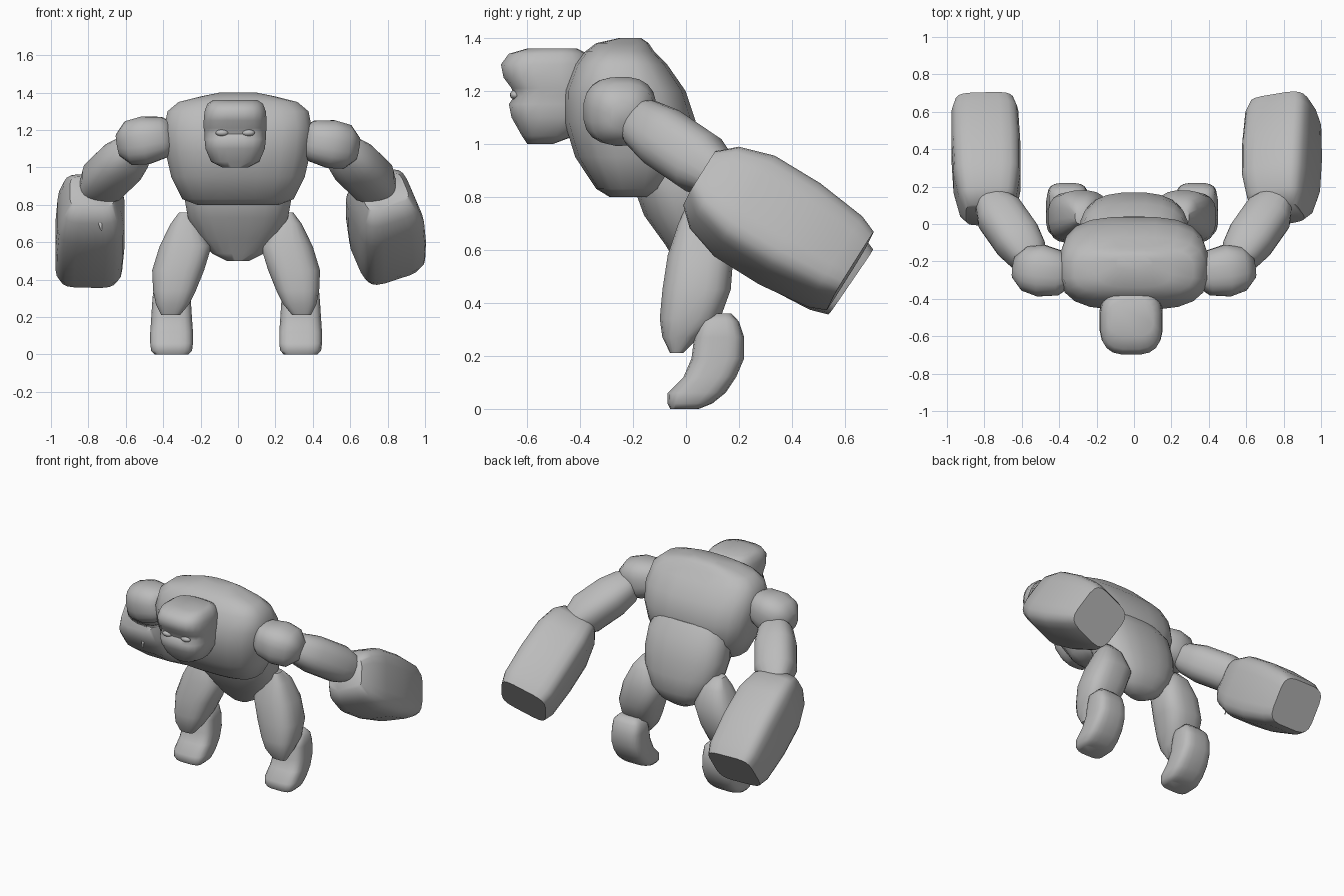
import bpy, bmesh, math
from mathutils import Vector, Matrix

cube = bpy.data.objects.get("Cube")
if cube:
    bpy.data.objects.remove(cube, do_unlink=True)


def make_material(name, value):
    mat = bpy.data.materials.new(name)
    mat.use_nodes = True
    colour = (value, value, value, 1)
    mat.diffuse_color = colour
    mat.node_tree.nodes["Principled BSDF"].inputs["Base Color"].default_value = colour
    return mat


STONE = make_material("stone grey", 0.5)
SIDES = 20


def finish(name, bm):
    """Turn a bmesh into a smooth shaded stone object."""
    bmesh.ops.recalc_face_normals(bm, faces=bm.faces)
    mesh = bpy.data.meshes.new(name)
    bm.to_mesh(mesh)
    bm.free()
    mesh.materials.append(STONE)
    obj = bpy.data.objects.new(name, mesh)
    bpy.context.collection.objects.link(obj)
    bpy.ops.object.select_all(action="DESELECT")
    obj.select_set(True)
    bpy.context.view_layer.objects.active = obj
    bpy.ops.object.shade_smooth_by_angle(angle=math.radians(50))
    return obj


def loft(name, stations, u, v, power):
    """Skin rounded-box rings; each station is (centre, half width u, half width v)."""
    bm = bmesh.new()
    rings = []
    for centre, a, b in stations:
        ring = []
        for i in range(SIDES):
            angle = math.tau * (i + 0.5) / SIDES
            c, s = math.cos(angle), math.sin(angle)
            du = math.copysign(abs(c) ** (2 / power), c) * a
            dv = math.copysign(abs(s) ** (2 / power), s) * b
            ring.append(bm.verts.new(centre + u * du + v * dv))
        rings.append(ring)
    for low, high in zip(rings, rings[1:]):
        for i in range(SIDES):
            j = (i + 1) % SIDES
            bm.faces.new((low[i], low[j], high[j], high[i]))
    bm.faces.new(rings[0])
    bm.faces.new(rings[-1])
    return finish(name, bm)


def stack(name, rows, power=3.0, side=1, shift=0.0):
    """Loft upward from rows of (z, x middle, half width, y front, y back)."""
    stations = [(Vector((side * x + shift, (front + back) / 2, z)), half, (back - front) / 2)
                for z, x, half, front, back in rows]
    return loft(name, stations, Vector((1, 0, 0)), Vector((0, 1, 0)), power)


def limb(name, start, end, rows, ref, side, roll=0, power=3.0):
    """Loft along a line; rows of (fraction, half width, half depth)."""
    start, end, ref = Vector(start), Vector(end), Vector(ref)
    for vec in (start, end, ref):
        vec.x *= side
    axis = (end - start).normalized()
    u = (ref - axis * ref.dot(axis)).normalized()
    u = Matrix.Rotation(math.radians(roll * side), 3, axis) @ u
    v = axis.cross(u)
    stations = [(start.lerp(end, t), a, b) for t, a, b in rows]
    return loft(name, stations, u, v, power)


# Torso: broad chest leaning over a tapered pelvis
stack("chest", [
    (.80, 0, .22, -.29, -.10), (.83, 0, .30, -.34, -.06),
    (.95, 0, .36, -.42, .02), (1.08, 0, .39, -.46, .04),
    (1.20, 0, .40, -.46, 0), (1.30, 0, .38, -.42, -.07),
    (1.35, 0, .32, -.38, -.12), (1.38, 0, .2, -.34, -.14), (1.4, 0, .1, -.25, -.17)])
stack("pelvis", [
    (.50, 0, .06, 0, .08), (.54, 0, .14, -.03, .13), (.62, 0, .21, -.08, .17),
    (.73, 0, .27, -.16, .17), (.84, 0, .29, -.2, .15), (.97, 0, .28, -.2, .11),
    (1.06, 0, .24, -.2, .04)], power=2.5)

# Head with a heavy brow above the eye line
head_x = -.015
stack("head", [
    (1.00, 0, .07, -.60, -.5), (1.03, 0, .13, -.62, -.42), (1.1, 0, .16, -.66, -.35),
    (1.15, 0, .165, -.67, -.35), (1.18, 0, .165, -.65, -.35), (1.21, 0, .17, -.66, -.35),
    (1.25, 0, .17, -.69, -.35), (1.30, 0, .165, -.7, -.35), (1.34, 0, .15, -.67, -.37),
    (1.36, 0, .12, -.6, -.41)], shift=head_x)

for side, label in ((1, "left"), (-1, "right")):
    # Eye
    bm = bmesh.new()
    bmesh.ops.create_uvsphere(bm, u_segments=12, v_segments=8, radius=1)
    bmesh.ops.scale(bm, vec=(.035, .02, .018), verts=bm.verts)
    bmesh.ops.translate(bm, vec=(head_x + side * .07, -.645, 1.185), verts=bm.verts)
    finish(label + "_eye", bm)

    # Arm, bent out and back
    lift = 0 if side > 0 else .02
    limb(label + "_upper_arm", (.35, -.27, 1.15 + lift), (.64, -.23, 1.1 + lift),
         [(0, .08, .08), (.15, .12, .11), (.5, .14, .13), (.8, .12, .12), (1, .06, .06)],
         (0, 1, 0), side, power=2.5)
    limb(label + "_forearm", (.54, -.2, 1.1), (.78, .14, .87),
         [(0, .07, .07), (.12, .11, .1), (.35, .13, .12), (.75, .13, .12), (1, .08, .08)],
         (1, 0, 0), side, power=2.5)

    # Great club-like fist
    drop, roll = (0, -20) if side > 0 else (-.04, 0)
    limb(label + "_fist", (.78, .05, .87), (.80, .62, .52 + drop),
         [(0, .12, .1), (.1, .155, .16), (.3, .18, .2), (.6, .185, .2),
          (.9, .18, .175), (1, .16, .15)],
         (1, 0, 0), side, roll, power=4.5)

    # Leg: thigh over a backward-swept shin and foot
    shift = -.01
    stack(label + "_thigh", [
        (.21, .35, .05, -.06, -.01), (.27, .34, .09, -.09, .05), (.34, .33, .115, -.1, .13),
        (.45, .31, .14, -.09, .17), (.58, .27, .14, -.07, .18), (.70, .27, .08, -.03, .14),
        (.76, .27, .035, 0, .08)], side=side, shift=shift, power=2.8)
    stack(label + "_foot", [
        (0, .345, .09, -.06, .05), (.02, .345, .11, -.07, .1), (.06, .345, .115, -.07, .15),
        (.12, .345, .115, -.01, .19), (.19, .345, .11, .02, .22), (.27, .345, .105, .03, .22),
        (.33, .345, .1, .05, .2), (.36, .345, .07, .1, .17)],
        side=side, shift=shift, power=3.5)

# Thin splinter hanging from the right fist
limb("right_splinter", (.76, .05, .83), (.73, .01, .66),
     [(0, .035, .01), (1, .002, .002)], (1, 0, 0), -1, power=2)
